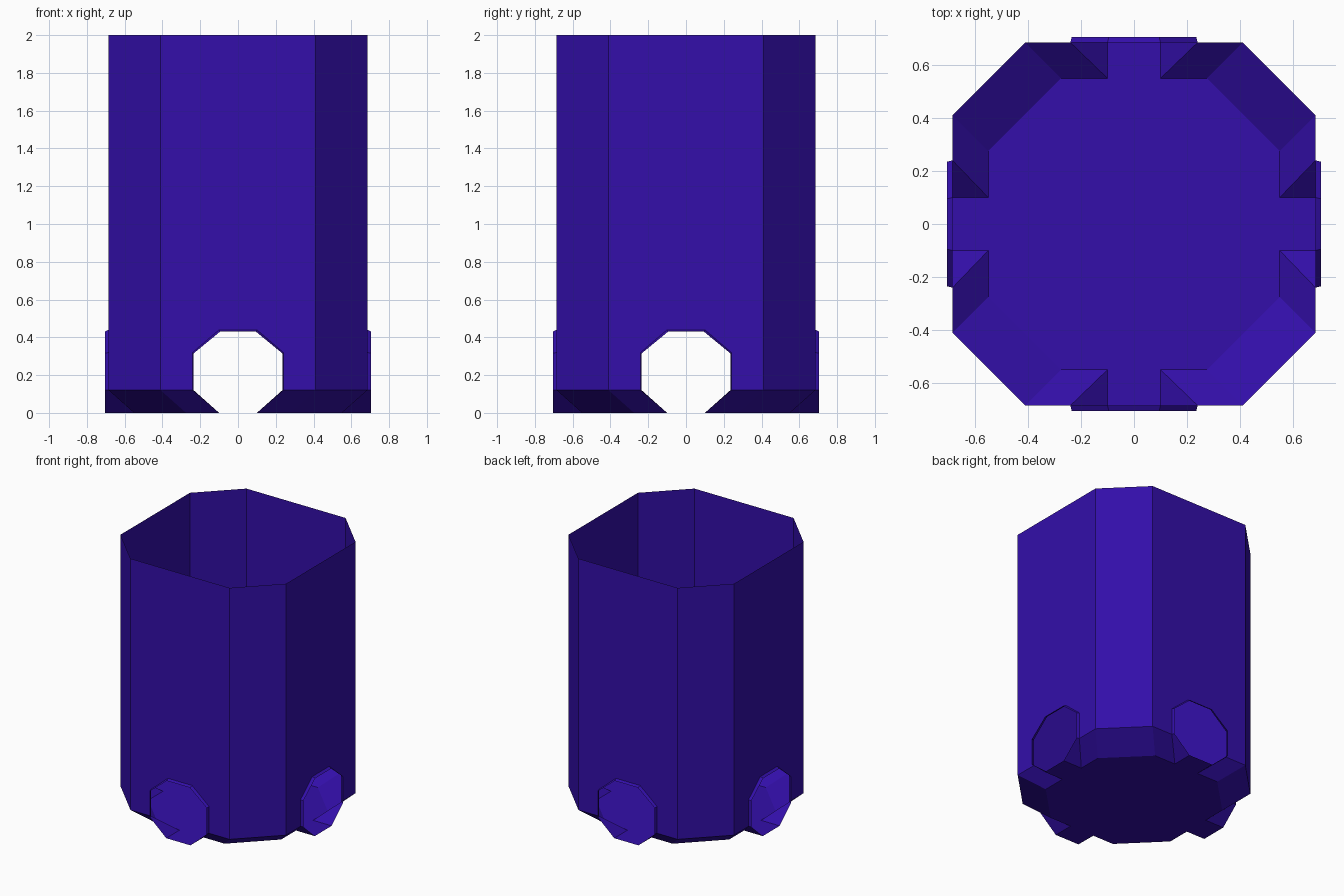
import bpy, bmesh, math
from mathutils import Matrix, Vector

if "Cube" in bpy.data.objects:
    bpy.data.objects.remove(bpy.data.objects["Cube"], do_unlink=True)

purple = bpy.data.materials.new("deep purple")
purple.use_nodes = True
colour = (0.033, 0.0045, 0.40, 1)
purple.diffuse_color = colour
purple.node_tree.nodes["Principled BSDF"].inputs["Base Color"].default_value = colour

# Main sizes: apothem and half side of the walls and floor, heights, rim reach
WALL, WALL_HALF = 0.685, 0.41
FLOOR, FLOOR_HALF = 0.55, 0.275
BEVEL_TOP, TOP, RIM = 0.12, 2.0, 0.705


def build(name, side_faces, mirrored, inside, whole_faces=()):
    """Repeat the faces of the front side around four sides, facing outward."""
    bm = bmesh.new()

    def add(points, centre):
        face = bm.faces.new([bm.verts.new(p) for p in points])
        face.normal_update()
        if face.normal.dot(face.calc_center_median() - centre) < 0:
            face.normal_flip()

    for turn in range(4):
        spin = Matrix.Rotation(turn * math.pi / 2, 3, 'Z')
        for points in side_faces:
            for sign in ((1, -1) if mirrored else (1,)):
                add([spin @ Vector((x * sign, y, z)) for x, y, z in points],
                    spin @ Vector(inside))
    for points in whole_faces:
        add(points, Vector(inside))
    bmesh.ops.remove_doubles(bm, verts=bm.verts, dist=0.0005)
    mesh = bpy.data.meshes.new(name)
    bm.to_mesh(mesh)
    bm.free()
    mesh.materials.append(purple)
    obj = bpy.data.objects.new(name, mesh)
    bpy.context.collection.objects.link(obj)
    return obj


# Half outlines (x, z) of the opening at the wall and at the outer rim
opening = [(0.10, 0), (0.24, BEVEL_TOP), (0.24, 0.32), (0.10, 0.44)]
outer = [(0.10, 0), (0.235, BEVEL_TOP), (0.235, 0.315), (0.095, 0.43)]

# Walls: flat sides with an eight-sided opening, plus plain corner sides
half_wall = [(0, -WALL, TOP), (WALL_HALF, -WALL, TOP), (WALL_HALF, -WALL, BEVEL_TOP)]
half_wall += [(x, -WALL, z) for x, z in opening[1:]] + [(0, -WALL, 0.44)]
corner_wall = [(WALL_HALF, -WALL, BEVEL_TOP), (WALL, -WALL_HALF, BEVEL_TOP),
               (WALL, -WALL_HALF, TOP), (WALL_HALF, -WALL, TOP)]
build("bin_side_walls", [half_wall], True, (0, 0, 1))
build("bin_corner_walls", [corner_wall], False, (0, 0, 1))

# Base: sloped lower edge and the octagonal floor
slope = [(WALL_HALF, -WALL, BEVEL_TOP), (FLOOR_HALF, -FLOOR, 0),
         (0.10, -FLOOR, 0), (0.24, -WALL, BEVEL_TOP)]
corner_slope = [(WALL_HALF, -WALL, BEVEL_TOP), (WALL, -WALL_HALF, BEVEL_TOP),
                (FLOOR, -FLOOR_HALF, 0), (FLOOR_HALF, -FLOOR, 0)]
floor = []
for turn in range(4):
    spin = Matrix.Rotation(turn * math.pi / 2, 3, 'Z')
    floor += [spin @ Vector((x, -FLOOR, 0))
              for x in (-FLOOR_HALF, -0.10, 0.10, FLOOR_HALF)]
build("base_slopes", [slope], True, (0, 0, 1))
build("base_corners", [corner_slope], False, (0, 0, 1), [floor])

# Spouts: short octagonal collars whose lower half runs back to the floor
collar = []
for i in range(3):
    inner_y = [-FLOOR if i == 0 else -WALL, -WALL]
    (ax, az), (bx, bz) = opening[i:i + 2]
    (cx, cz), (dx, dz) = outer[i:i + 2]
    collar.append([(ax, inner_y[0], az), (bx, inner_y[1], bz),
                   (dx, -RIM, dz), (cx, -RIM, cz)])
collar.append([(0, -WALL, 0.44), (0.10, -WALL, 0.44), (0.095, -RIM, 0.43), (0, -RIM, 0.43)])
collar.append([(0, -FLOOR, 0), (0.10, -FLOOR, 0), (0.10, -RIM, 0), (0, -RIM, 0)])
build("drain_collars", collar, True, (0, -0.66, 0.22))
